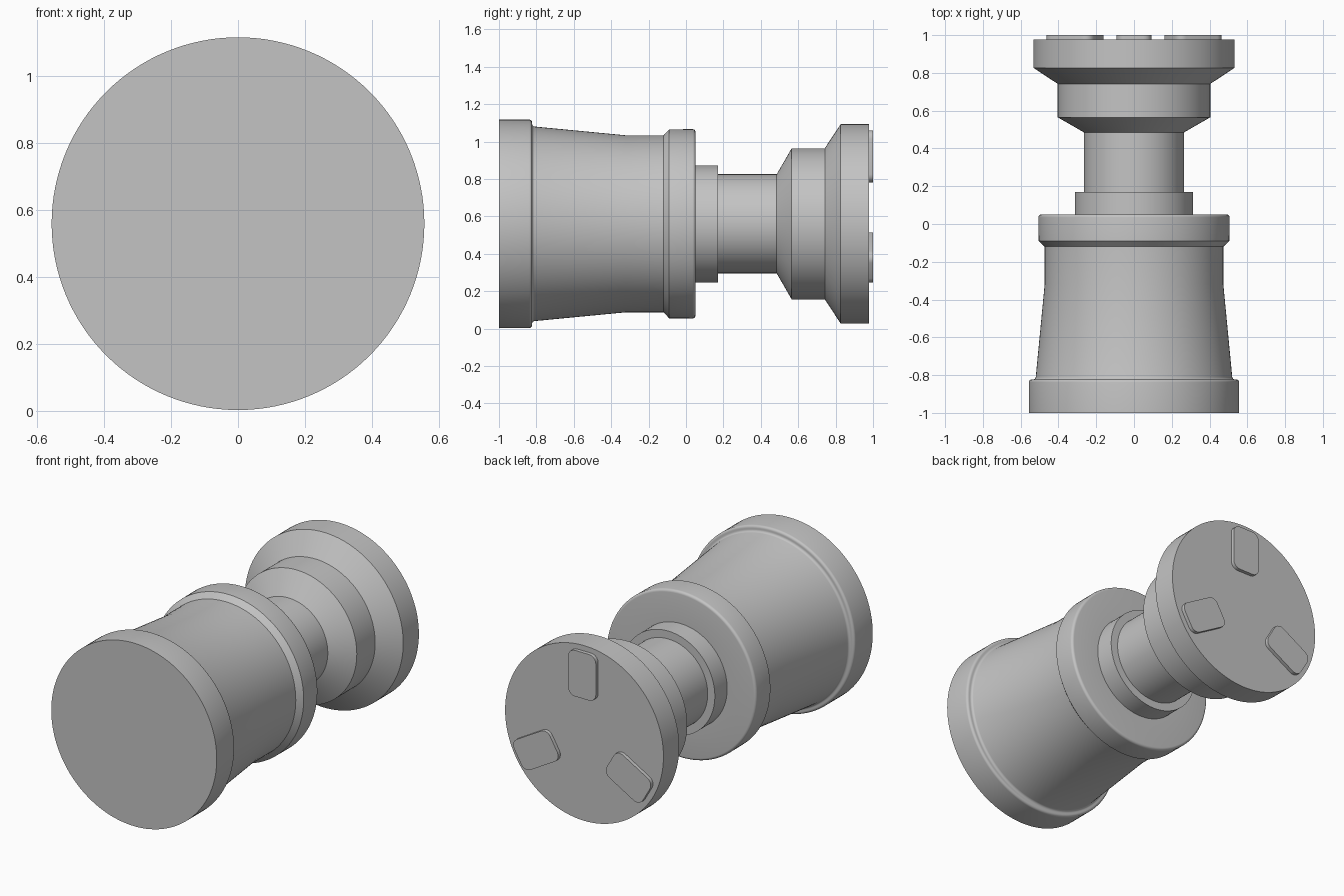
import bpy, bmesh, math
from mathutils import Matrix, Vector

AXIS_Z = 0.56      # height of the horizontal turning axis
SEGMENTS = 128

cube = bpy.data.objects.get("Cube")
if cube:
    bpy.data.objects.remove(cube, do_unlink=True)

grey = bpy.data.materials.new("plain grey")
grey.use_nodes = True
grey.diffuse_color = (0.55, 0.55, 0.55, 1)
grey.node_tree.nodes["Principled BSDF"].inputs["Base Color"].default_value = (0.55, 0.55, 0.55, 1)


def finish(name, bm):
    """Turn a bmesh into a grey object with smooth curves and crisp edges."""
    bmesh.ops.recalc_face_normals(bm, faces=bm.faces)
    mesh = bpy.data.meshes.new(name)
    bm.to_mesh(mesh)
    bm.free()
    mesh.materials.append(grey)
    obj = bpy.data.objects.new(name, mesh)
    bpy.context.collection.objects.link(obj)
    bpy.ops.object.select_all(action='DESELECT')
    obj.select_set(True)
    bpy.context.view_layer.objects.active = obj
    bpy.ops.object.shade_smooth_by_angle(angle=math.radians(32))
    return obj


def arc(y, r, radius, start, end, steps=5):
    """Profile points on a small fillet centred at (y, r)."""
    angles = [math.radians(start + (end - start) * i / steps) for i in range(steps + 1)]
    return [(y + radius * math.cos(a), r + radius * math.sin(a)) for a in angles]


def lathe(name, profile):
    """Spin (y, radius) points around the horizontal axis."""
    bm = bmesh.new()
    verts = [bm.verts.new((0, y, AXIS_Z + r)) for y, r in profile]
    edges = [bm.edges.new(pair) for pair in zip(verts, verts[1:])]
    bmesh.ops.spin(bm, geom=verts + edges, cent=(0, 0, AXIS_Z), axis=(0, 1, 0),
                   angle=math.tau, steps=SEGMENTS)
    bmesh.ops.remove_doubles(bm, verts=bm.verts, dist=0.0001)
    obj = finish(name, bm)
    # Keep the flat end faces pointing outwards on the open shells
    mesh = obj.data
    face = max(mesh.polygons, key=lambda p: math.hypot(p.center.x, p.center.z - AXIS_Z))
    radial = Vector((face.center.x, 0, face.center.z - AXIS_Z))
    if face.normal.dot(radial) < 0:
        mesh.flip_normals()
    return obj


# Wide barrel with a front rim, a tapered waist and a rounded rear flange
lathe("barrel", [(-1, 0), (-1, 0.557)]
      + arc(-0.838, 0.542, 0.015, 90, 0)
      + arc(-0.808, 0.535, 0.015, 180, 264)
      + [(-0.32, 0.473), (-0.12, 0.473), (-0.09, 0.505)]
      + arc(0.035, 0.49, 0.016, 90, 0) + [(0.051, 0.313)])

# Collar and narrow neck
lathe("collar", [(0.051, 0.313), (0.17, 0.313), (0.17, 0.265)])
lathe("neck", [(0.17, 0.265), (0.485, 0.265)])

# Stepped foot
lathe("foot", [(0.485, 0.265), (0.565, 0.404), (0.742, 0.404),
               (0.827, 0.533), (0.978, 0.533), (0.978, 0)])


def pad(name, angle):
    """Rounded rectangular pad on the rear face, turned about the axis."""
    half_w, half_h, corner, centre = 0.093, 0.14, 0.045, 0.36
    bm = bmesh.new()
    outline = []
    for i, (sx, sz) in enumerate([(1, 1), (-1, 1), (-1, -1), (1, -1)]):
        points = arc(sx * (half_w - corner), sz * (half_h - corner), corner, 90 * i, 90 * i + 90)
        outline += [bm.verts.new((x, 0.978, centre + z)) for x, z in points]
    base = bm.faces.new(outline)
    top = bmesh.ops.extrude_face_region(bm, geom=[base])["geom"]
    moved = [v for v in top if isinstance(v, bmesh.types.BMVert)]
    bmesh.ops.translate(bm, verts=moved, vec=(0, 0.022, 0))
    turn = Matrix.Translation((0, 0, AXIS_Z)) @ Matrix.Rotation(math.radians(angle), 4, 'Y')
    bmesh.ops.transform(bm, matrix=turn, verts=bm.verts)
    finish(name, bm)


# Three pads evenly spaced on the rear face
for label, angle in (("top", 0), ("left", 120), ("right", 240)):
    pad(label + "_pad", angle)
